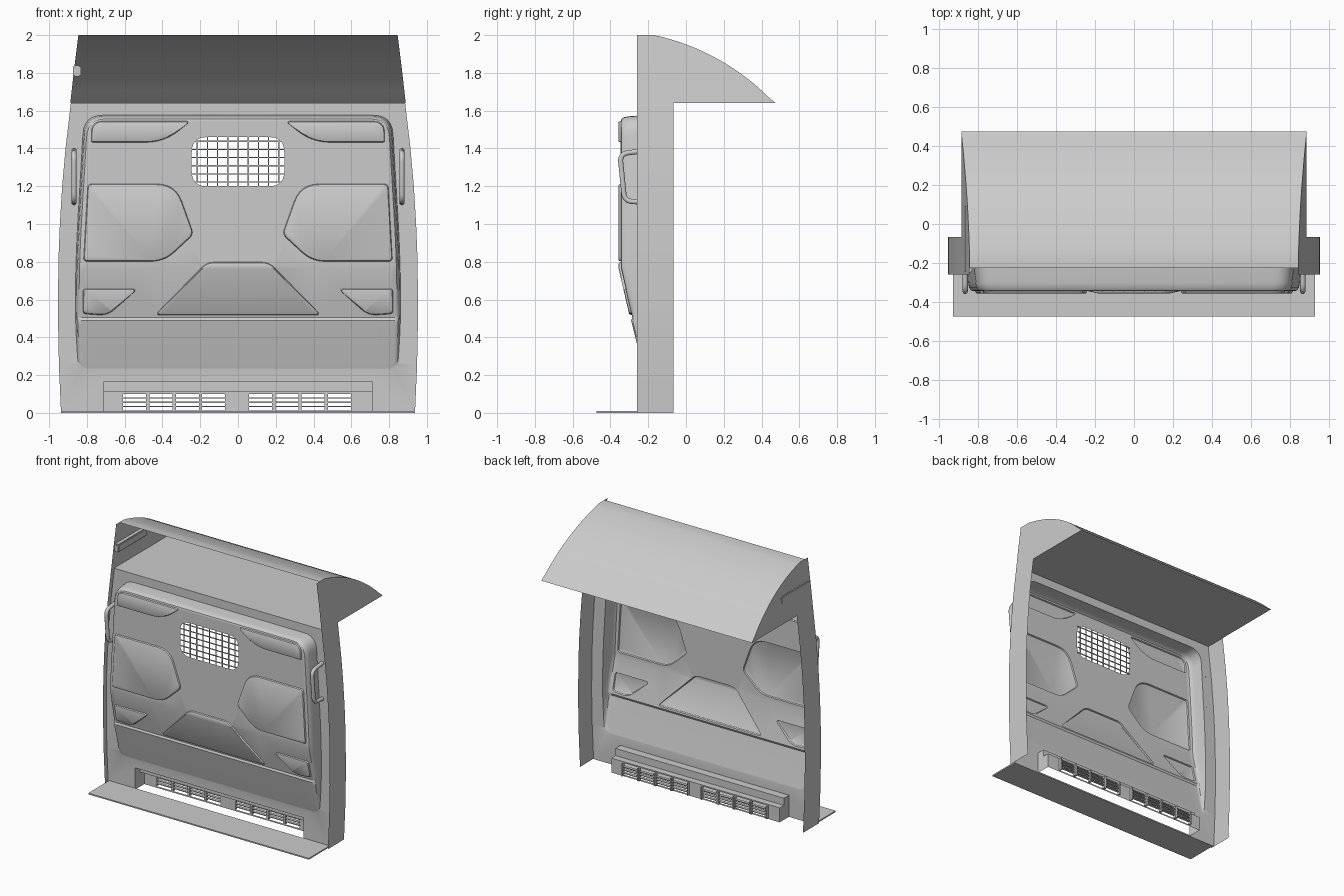
import bpy, bmesh, math
from mathutils import Vector

if "Cube" in bpy.data.objects:
    bpy.data.objects.remove(bpy.data.objects["Cube"])

PANEL = -0.225          # y of the flat panel sheet
SIDE = [(0, .94), (.25, .951), (.5, .956), (.8, .954), (1, .946), (1.2, .934),
        (1.4, .916), (1.64, .888), (1.8, .87), (2, .845)]
FACE = [(.23, PANEL), (.49, -.291), (.505, -.284), (.77, -.345), (3, -.345)]


def lerp(table, t):
    for (a, p), (b, q) in zip(table, table[1:]):
        if t <= b:
            return p + (q - p) * max(0, t - a) / (b - a)
    return table[-1][1]


def finish(name, bm, angle=30):
    bmesh.ops.recalc_face_normals(bm, faces=bm.faces)
    me = bpy.data.meshes.new(name)
    bm.to_mesh(me)
    bm.free()
    ob = bpy.data.objects.new(name, me)
    bpy.context.collection.objects.link(ob)
    bpy.ops.object.select_all(action='DESELECT')
    ob.select_set(True)
    bpy.context.view_layer.objects.active = ob
    bpy.ops.object.shade_smooth_by_angle(angle=math.radians(angle))
    return ob


def add_box(bm, x0, x1, y0, y1, z0, z1):
    vs = bmesh.ops.create_cube(bm, size=1)['verts']
    for v in vs:
        v.co = Vector(((x0 + x1) / 2 + v.co.x * (x1 - x0),
                       (y0 + y1) / 2 + v.co.y * (y1 - y0),
                       (z0 + z1) / 2 + v.co.z * (z1 - z0)))


def rounded(pts, n=6):
    """Polygon of (x, z, r) with softened corners."""
    out = []
    for i, (x, z, r) in enumerate(pts):
        p = Vector((x, z))
        if r == 0:
            out.append(p)
            continue
        a = p + (Vector(pts[i - 1][:2]) - p).normalized() * r
        b = p + (Vector(pts[(i + 1) % len(pts)][:2]) - p).normalized() * r
        for k in range(n + 1):
            t = k / n
            out.append(a * (1 - t) ** 2 + p * 2 * t * (1 - t) + b * t * t)
    return out


def mirror(pts):
    return [(-p[0],) + tuple(p[1:]) for p in reversed(pts)]


def inset(pts, d):
    lo = [min(p[i] for p in pts) for i in (0, 1)]
    hi = [max(p[i] for p in pts) for i in (0, 1)]
    c = [(a + b) / 2 for a, b in zip(lo, hi)]
    s = [1 - 2 * d / (b - a) for a, b in zip(lo, hi)]
    return [Vector((c[0] + (p[0] - c[0]) * s[0], c[1] + (p[1] - c[1]) * s[1])) for p in pts]


def ring(bm, pts, y):
    vs = [bm.verts.new((p[0], y, p[1])) for p in pts]
    es = [bm.edges.new((vs[i - 1], vs[i])) for i in range(len(vs))]
    return vs, es


def bridge(bm, a, b):
    for i in range(len(a[0])):
        bm.faces.new((a[0][i - 1], a[0][i], b[0][i], b[0][i - 1]))


def fill(bm, *rings):
    bmesh.ops.triangle_fill(bm, use_beauty=True, use_dissolve=False,
                            edges=[e for r in rings for e in r[1]], normal=(0, -1, 0))


# pressed bulkhead panel: y first holds a depth fraction, mapped to the folded face afterwards
bm = bmesh.new()
right = [(SIDE_z[1] - .003, SIDE_z[0]) for SIDE_z in SIDE[:8]]
outer = right + [(-x, z) for x, z in reversed(right)] + \
    [(-.71, 0), (-.71, .165), (.71, .165), (.71, 0)]
half = [(.845, .23, .06), (.863, .5, .15), (.858, .85, .2), (.815, 1.576, .1)]
base = rounded(half + mirror(half))
levels = [ring(bm, inset(base, d), u) for d, u in
          ((0, 0), (.006, .65), (.011, .86), (.02, .97), (.03, 1))]
fill(bm, ring(bm, outer, 0), levels[0])
for a, b in zip(levels, levels[1:]):
    bridge(bm, a, b)

upper = [(.777, 1.432, .01), (.39, 1.432, .1), (.25, 1.545, .03), (.775, 1.545, .06)]
middle = [(.818, .802, .02), (.39, .802, .07), (.235, .945, .03), (.33, 1.212, .1), (.795, 1.212, .02)]
lower = [(.822, .525, .02), (.69, .515, .05), (.53, .657, .035), (.82, .657, .015)]
centre = [(.44, .517, .03), (.165, .798, .04)]
window = ring(bm, rounded([(.245, 1.2, .08), (.245, 1.46, .08), (-.245, 1.46, .08), (-.245, 1.2, .08)]), 1)
holes = [window]
shapes = [centre + mirror(centre)]
for s in (upper, middle, lower):
    shapes += [s, mirror(s)]
for s in shapes:
    loop = rounded(s)
    foot = ring(bm, loop, 1)
    lip = ring(bm, inset(loop, .004), 1.01)
    cap = ring(bm, inset(loop, .01), 1.013)
    bridge(bm, foot, lip)
    bridge(bm, lip, cap)
    fill(bm, cap)
    holes.append(foot)
fill(bm, levels[-1], *holes)
for z, _ in FACE[1:4]:
    bmesh.ops.bisect_plane(bm, geom=bm.verts[:] + bm.edges[:] + bm.faces[:],
                           plane_co=(0, 0, z), plane_no=(0, 0, 1))
for v in bm.verts:
    u = v.co.y
    v.co.y = PANEL + min(u, 1) * (lerp(FACE, v.co.z) - PANEL) - max(u - 1, 0)
finish("bulkhead_panel", bm)

# window mesh
bm = bmesh.new()
for i in range(-4, 5):
    x = i * .054
    h = .13 if abs(i) < 4 else .11
    add_box(bm, x - .003, x + .003, -.346, -.340, 1.33 - h, 1.33 + h)
for i in range(6):
    z = 1.2 + .13 / 3 * (i + .5)
    add_box(bm, -.245, .245, -.341, -.335, z - .003, z + .003)
finish("window_mesh", bm)

# roof arc shared by roof skin and side plates
A0, A1, R = math.radians(12), math.radians(47), 1.221
arc = [(-.17 + R * (math.sin(a) - math.sin(A0)), 2 - R * (math.cos(A0) - math.cos(a)))
       for a in (A0 + (A1 - A0) * i / 16 for i in range(17))]
arc[-1] = (.475, 1.64)


def sheet(name, rows):
    """Skin between successive rows of points."""
    bm = bmesh.new()
    grid = [[bm.verts.new(p) for p in r] for r in rows]
    for a, b in zip(grid, grid[1:]):
        for i in range(len(a) - 1):
            bm.faces.new((a[i], a[i + 1], b[i + 1], b[i]))
    return finish(name, bm)


sheet("roof_skin", [[(s * lerp(SIDE, z), y, z) for s in (-1, 1)] for y, z in [(PANEL, 2)] + arc])
w = lerp(SIDE, 1.64)
sheet("overhead_shelf", [[(-w, PANEL, 1.64), (w, PANEL, 1.64)], [(-w, .475, 1.64), (w, .475, 1.64)]])

# side plates
for s, side in ((-1, "left"), (1, "right")):
    rows = [(z, -.066) for z in (i * 1.64 / 20 for i in range(21))]
    sheet(side + "_side_plate", [[(s * lerp(SIDE, z), y, z) for y in (-.26, b)] for z, b in rows])
    sheet(side + "_roof_cheek", [[(s * lerp(SIDE, z), y, z) for y in (-.26, b)]
                                 for b, z in reversed(arc)])

# vent box behind the panel foot
prof = [(PANEL, .165), (-.165, .165), (-.165, .11), (-.115, .11)]
sheet("vent_housing", [[(-.71, y, z), (.71, y, z)] for y, z in prof])
bm = bmesh.new()
for x in (-.71, .71):
    bm.faces.new([bm.verts.new((x, y, z)) for y, z in prof + [(-.115, 0), (PANEL, 0)]])
finish("vent_ends", bm)
bm = bmesh.new()
starts = [-.608 + .1395 * i for i in range(4)] + [.058 + .1395 * i for i in range(4)]
slots = [ring(bm, [(x, .012), (x + .122, .012), (x + .122, .1), (x, .1)], -.115) for x in starts]
fill(bm, ring(bm, [(-.71, 0), (.71, 0), (.71, .11), (-.71, .11)], -.115), *slots)
finish("vent_face", bm)
bm = bmesh.new()
for x in starts:
    for z in (.033, .056, .079):
        add_box(bm, x - .004, x + .126, -.117, -.095, z - .003, z + .003)
    for e in (x - .008, x + .122):
        add_box(bm, e, e + .008, -.115, -.092, .008, .104)
finish("vent_slats", bm)

# floor plate
bm = bmesh.new()
add_box(bm, -.93, .93, -.475, PANEL, 0, .01)
finish("floor_plate", bm)

# rail inside the overhead compartment
bm = bmesh.new()
add_box(bm, -.873, -.832, -.25, .1, 1.78, 1.84)
bmesh.ops.bevel(bm, geom=bm.edges[:], offset=.007, segments=2, affect='EDGES')
finish("shelf_rail", bm)

# grab handles
path = rounded([(PANEL, 1.387, 0), (-.35, 1.372, .045), (-.325, 1.122, .04), (PANEL, 1.115, 0)])
for s, side in ((-1, "left"), (1, "right")):
    cu = bpy.data.curves.new(side + "_grab_handle", 'CURVE')
    cu.dimensions = '3D'
    cu.bevel_depth = .014
    cu.bevel_resolution = 3
    sp = cu.splines.new('POLY')
    sp.points.add(len(path) - 1)
    for p, q in zip(sp.points, path):
        p.co = (s * .868, q[0], q[1], 1)
    ob = bpy.data.objects.new(side + "_grab_handle", cu)
    bpy.context.collection.objects.link(ob)
    bpy.ops.object.select_all(action='DESELECT')
    ob.select_set(True)
    bpy.context.view_layer.objects.active = ob
    bpy.ops.object.convert(target='MESH')
    bpy.ops.object.shade_smooth_by_angle(angle=math.radians(40))
